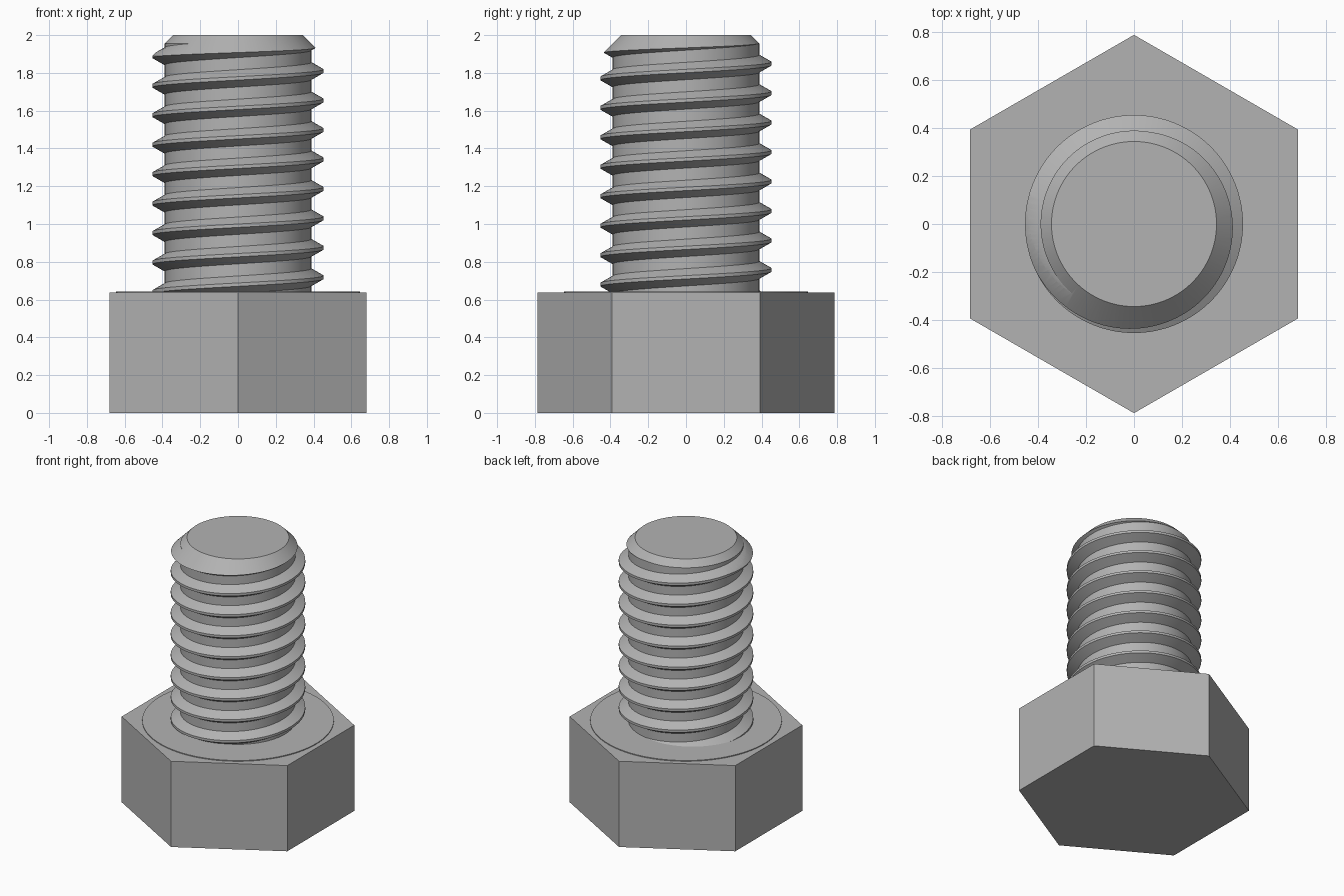
import bpy, bmesh, math

cube = bpy.data.objects.get("Cube")
if cube:
    bpy.data.objects.remove(cube)

STEEL = (0.45, 0.45, 0.45, 1)
steel = bpy.data.materials.new("plain steel")
steel.use_nodes = True
steel.diffuse_color = STEEL
steel.node_tree.nodes["Principled BSDF"].inputs["Base Color"].default_value = STEEL

HEAD_TOP, TOP = 0.637, 2.0
CREST_R, ROOT_R, TIP_R = 0.453, 0.388, 0.343
PITCH, CREST_Z = 0.156, 1.81      # CREST_Z: a crest centre on the +x side
CREST_W, FLANK_W = 0.018, 0.037
SEG = 128


def finish(name, bm, smooth=True):
    bmesh.ops.recalc_face_normals(bm, faces=bm.faces)
    mesh = bpy.data.meshes.new(name)
    bm.to_mesh(mesh)
    bm.free()
    ob = bpy.data.objects.new(name, mesh)
    bpy.context.collection.objects.link(ob)
    mesh.materials.append(steel)
    if smooth:
        smooth_edges(ob)
    return ob


def smooth_edges(ob):
    bpy.ops.object.select_all(action='DESELECT')
    ob.select_set(True)
    bpy.context.view_layer.objects.active = ob
    bpy.ops.object.shade_smooth_by_angle(angle=math.radians(25))


def lathe(name, profile, segments, turn=0.0, smooth=True):
    """Closed solid of revolution from (radius, height) points."""
    bm = bmesh.new()
    rings = []
    for r, z in profile:
        rings.append([bm.verts.new((r * math.cos(a), r * math.sin(a), z))
                      for a in (turn + math.tau * i / segments for i in range(segments))])
    for low, high in zip(rings, rings[1:]):
        for i in range(segments):
            j = (i + 1) % segments
            bm.faces.new((low[i], low[j], high[j], high[i]))
    bm.faces.new(rings[0])
    bm.faces.new(rings[-1])
    return finish(name, bm, smooth)


def thread_solid(name):
    """Helical rod: each column repeats the tooth profile, raised along the turn."""
    tooth = [(CREST_R, -CREST_W / 2), (CREST_R, CREST_W / 2),
             (ROOT_R, CREST_W / 2 + FLANK_W), (ROOT_R, PITCH - CREST_W / 2 - FLANK_W)]
    turns = 12
    start = CREST_Z - 9 * PITCH
    bm = bmesh.new()
    columns = []
    for i in range(SEG):
        a = math.tau * i / SEG
        columns.append([bm.verts.new((r * math.cos(a), r * math.sin(a),
                                      start + PITCH * (t + i / SEG) + z))
                        for t in range(turns) for r, z in tooth])
    for i in range(SEG):
        here, after = columns[i], columns[(i + 1) % SEG]
        shift = len(tooth) if i == SEG - 1 else 0
        for k in range(len(here) - 1 - shift):
            bm.faces.new((here[k], after[k + shift], after[k + 1 + shift], here[k + 1]))
    # close both ends with fans to the axis
    middle = start + turns * PITCH / 2
    rim = [e for e in bm.edges if e.is_boundary]
    low = bm.verts.new((0, 0, start - PITCH))
    high = bm.verts.new((0, 0, start + (turns + 1) * PITCH))
    for e in rim:
        hub = low if e.verts[0].co.z < middle else high
        bm.faces.new((e.verts[0], e.verts[1], hub))
    return finish(name, bm, False)


# hexagonal head with its corners to front and back
lathe("hex_head", [(0.786, 0), (0.786, HEAD_TOP)], 6, math.pi / 2, False)

# thin raised bearing face
lathe("bearing_face", [(0.645, HEAD_TOP - 0.01), (0.645, HEAD_TOP + 0.006)], 96)

# threaded shank, trimmed to a chamfered tip
shank = thread_solid("threaded_shank")
drop = 0.15
envelope = lathe("tip_envelope", [(0.6, HEAD_TOP - 0.03), (0.6, TOP - (0.6 - TIP_R)),
                                  (TIP_R, TOP)], SEG)
trim = shank.modifiers.new("chamfer trim", 'BOOLEAN')
trim.operation = 'INTERSECT'
trim.solver = 'EXACT'
trim.object = envelope
bpy.context.view_layer.objects.active = shank
bpy.ops.object.modifier_apply(modifier=trim.name)
bpy.data.objects.remove(envelope)
smooth_edges(shank)
